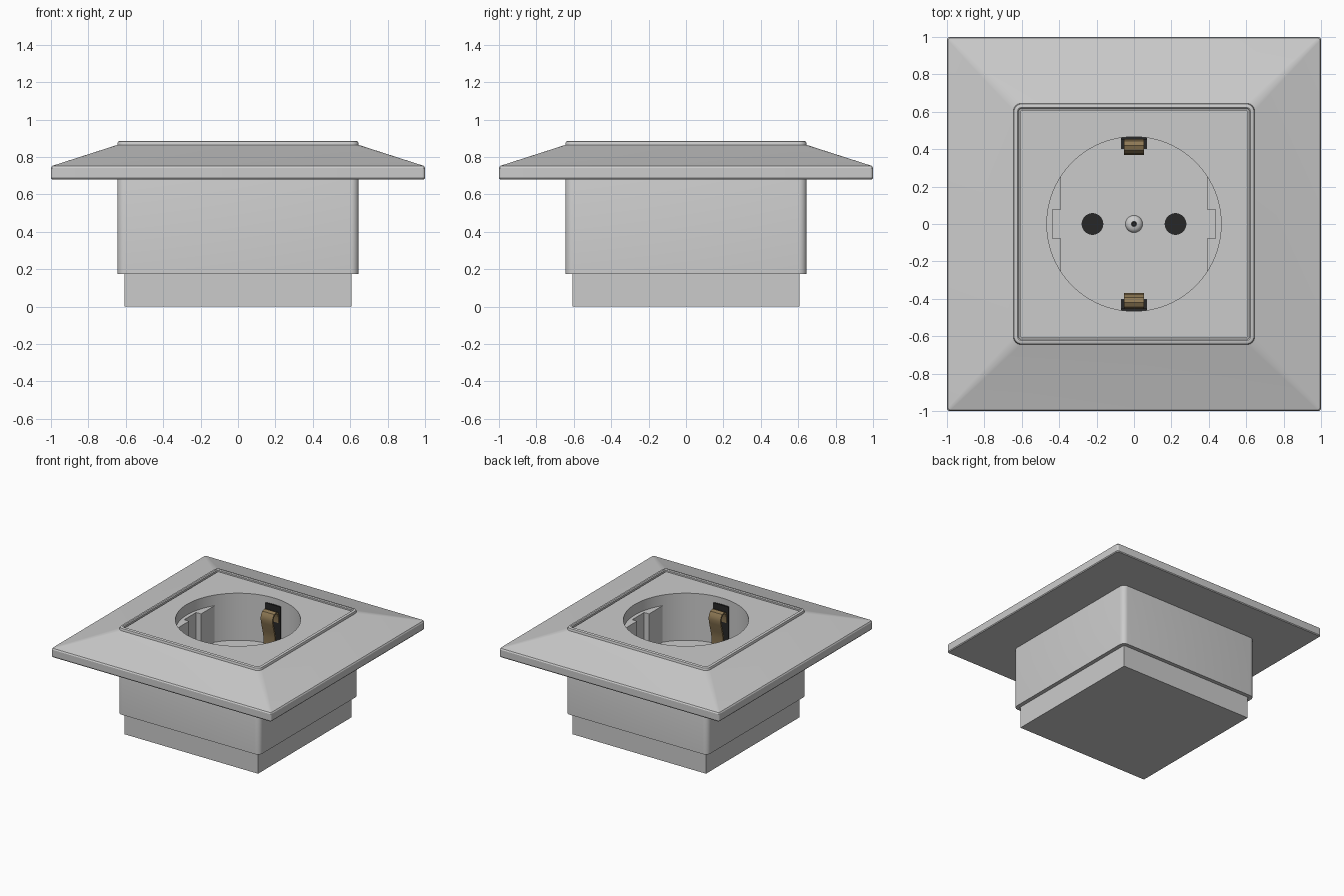
import bpy, bmesh
from math import sin, cos, pi, asin

if "Cube" in bpy.data.objects:
    bpy.data.objects.remove(bpy.data.objects["Cube"])


def material(name, rgb):
    m = bpy.data.materials.new(name)
    m.diffuse_color = (*rgb, 1)
    m.use_nodes = True
    m.node_tree.nodes["Principled BSDF"].inputs["Base Color"].default_value = m.diffuse_color
    return m


DARK = material("dark", (0.02, 0.02, 0.02))
BRASS = material("brass", (0.27, 0.19, 0.09))


def finish(bm, name, mat=None, smooth=True):
    bmesh.ops.recalc_face_normals(bm, faces=bm.faces)
    me = bpy.data.meshes.new(name)
    bm.to_mesh(me)
    bm.free()
    ob = bpy.data.objects.new(name, me)
    bpy.context.collection.objects.link(ob)
    if mat:
        me.materials.append(mat)
    if smooth:
        bpy.ops.object.select_all(action='DESELECT')
        ob.select_set(True)
        bpy.context.view_layer.objects.active = ob
        bpy.ops.object.shade_smooth_by_angle(angle=pi / 6)
    return ob


def box(name, lo, hi, mat=None):
    bm = bmesh.new()
    bmesh.ops.create_cube(bm, size=1)
    for v in bm.verts:
        v.co = [a + (c + 0.5) * (b - a) for a, b, c in zip(lo, hi, v.co)]
    return finish(bm, name, mat, False)


def square_loop(name, rings, n=6):
    """Closed loop of rounded squares, each (half size, corner radius, z)."""
    bm = bmesh.new()
    loops = []
    for h, r, z in rings:
        ring = []
        for q in range(4):
            sx, sy = ((1, 1), (-1, 1), (-1, -1), (1, -1))[q]
            for i in range(n + 1):
                a = (q + i / n) * pi / 2
                ring.append(bm.verts.new((sx * (h - r) + r * cos(a),
                                          sy * (h - r) + r * sin(a), z)))
        loops.append(ring)
    for a, b in zip(loops, loops[1:] + loops[:1]):
        for i in range(len(a)):
            j = (i + 1) % len(a)
            bm.faces.new((a[i], a[j], b[j], b[i]))
    return finish(bm, name)


def lathe(name, profile, x=0, mat=None, n=48):
    """Revolve (radius, z) points about a vertical axis."""
    bm = bmesh.new()
    vs = [bm.verts.new((r, 0, z)) for r, z in profile]
    es = [bm.edges.new(p) for p in zip(vs, vs[1:])]
    bmesh.ops.spin(bm, geom=vs + es, cent=(0, 0, 0), axis=(0, 0, 1),
                   angle=2 * pi, steps=n)
    bmesh.ops.remove_doubles(bm, verts=bm.verts, dist=1e-5)
    bmesh.ops.translate(bm, verts=bm.verts, vec=(x, 0, 0))
    return finish(bm, name, mat)


def prism(name, pts, vec, mat=None):
    """Extrude a flat outline along a vector."""
    bm = bmesh.new()
    f = bm.faces.new([bm.verts.new(p) for p in pts])
    g = bmesh.ops.extrude_face_region(bm, geom=[f])['geom']
    bmesh.ops.translate(bm, vec=vec,
                        verts=[v for v in g if isinstance(v, bmesh.types.BMVert)])
    return finish(bm, name, mat)


R, FLOOR, TOP = 0.466, 0.485, 0.872

# Sloped cover frame
square_loop("cover_frame", [
    (0.64, 0.04, 0.68), (0.995, 0.012, 0.68), (1.0, 0.015, 0.687),
    (1.0, 0.015, 0.742), (0.994, 0.013, 0.752), (0.64, 0.04, 0.866)])

# Sleeve around the insert, with a softened rim
square_loop("sleeve", [
    (0.615, 0.012, 0.175), (0.645, 0.042, 0.175), (0.645, 0.042, 0.872),
    (0.641, 0.038, 0.882), (0.633, 0.03, 0.886), (0.622, 0.018, 0.886),
    (0.615, 0.012, 0.88)])

# Insert block with a round well
block = box("insert_block", (-0.607, -0.607, 0), (0.607, 0.607, TOP))
cutter = lathe("well_cutter", [(0, FLOOR), (R, FLOOR), (R, 1), (0, 1)], n=96)
cutter.hide_render = True
cutter.hide_viewport = True
mod = block.modifiers.new("well", 'BOOLEAN')
mod.operation = 'DIFFERENCE'
mod.object = cutter
mod.solver = 'EXACT'
bpy.context.view_layer.objects.active = block
bpy.ops.object.select_all(action='DESELECT')
block.select_set(True)
bpy.ops.object.modifier_apply(modifier="well")
bpy.data.objects.remove(cutter)
bpy.ops.object.shade_smooth_by_angle(angle=pi / 6)
# Seal the narrow gap between block and sleeve
square_loop("gap_filler", [(0.60, 0.002, 0.18), (0.62, 0.01, 0.18),
                           (0.62, 0.01, 0.86), (0.60, 0.002, 0.86)])

# Notched guide keys on both sides of the well
r = R + 0.002
a0 = asin(0.255 / r)
for s, side in ((1, "right"), (-1, "left")):
    arc = [(r * cos(t), r * sin(t)) for t in
           [a0 - 2 * a0 * i / 16 for i in range(17)]]
    notch = [(0.39, -0.255), (0.39, -0.077), (0.435, -0.077),
             (0.435, 0.077), (0.39, 0.077), (0.39, 0.255)]
    prism(side + "_guide_key", [(s * x, y, FLOOR - 0.005) for x, y in arc + notch],
          (0, 0, 0.79 - FLOOR))

# Earth clips, bent from strip, with dark slots behind and below
for s, side in ((1, "back"), (-1, "front")):
    mid = [(0.458, 0.70), (0.457, 0.745), (0.445, 0.775), (0.42, 0.787),
           (0.392, 0.778), (0.375, 0.755), (0.370, 0.725), (0.376, 0.69),
           (0.395, 0.62), (0.405, 0.57), (0.405, FLOOR)]
    inner = [(y + (0.415 - y) * 0.22, z - 0.014) for y, z in mid[:6]] + \
            [(y + 0.014, z) for y, z in mid[6:]]
    prism(side + "_earth_clip",
          [(-0.054, s * y, z) for y, z in mid + inner[::-1]], (0.108, 0, 0), BRASS)
    for part, y0, y1, z1 in (("wall_slot", 0.453, 0.475, 0.82),
                             ("floor_slot", 0.40, 0.46, FLOOR + 0.004)):
        y0, y1 = sorted((s * y0, s * y1))
        box(side + "_" + part, (-0.07, y0, FLOOR - 0.01), (0.07, y1, z1), DARK)

# Pin holes
for s, side in ((1, "right"), (-1, "left")):
    lathe(side + "_pin_hole", [(0, FLOOR - 0.02), (0.058, FLOOR - 0.02),
          (0.058, FLOOR + 0.003), (0, FLOOR + 0.003)], s * 0.222, DARK)

# Domed centre screw with a small socket
lathe("centre_screw", [(0.046, FLOOR - 0.01), (0.046, FLOOR + 0.004),
      (0.04, FLOOR + 0.015), (0.028, FLOOR + 0.023), (0.014, FLOOR + 0.026),
      (0.012, FLOOR + 0.012), (0, FLOOR + 0.012)])
lathe("screw_socket", [(0.012, FLOOR + 0.01), (0.012, FLOOR + 0.014),
      (0, FLOOR + 0.014)], 0, DARK, 12)
